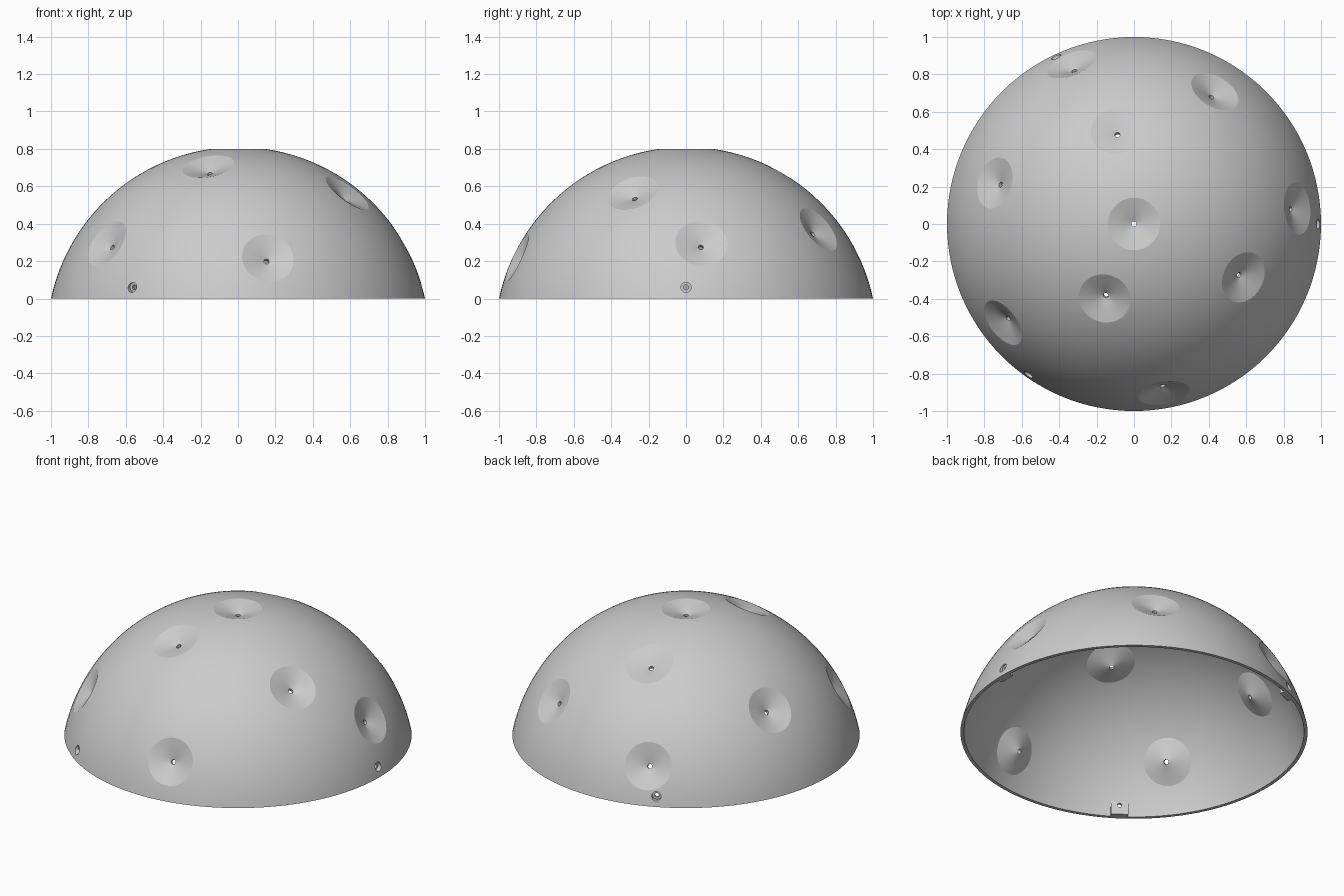
import bpy, bmesh
from math import sin, cos, acos, sqrt, radians, pi
from mathutils import Matrix, Vector

old = bpy.data.objects.get("Cube")
if old:
    bpy.data.objects.remove(old, do_unlink=True)

R = 1.022              # dome sphere radius
CENTRE = -0.212        # height of the sphere centre
WALL = 0.02

grey = bpy.data.materials.new("light_grey")
grey.use_nodes = True
colour = (0.6, 0.6, 0.6, 1)
grey.diffuse_color = colour
for node in grey.node_tree.nodes:
    if node.type == "BSDF_PRINCIPLED":
        node.inputs["Base Color"].default_value = colour


def add_object(name, bm, matrix=None):
    bmesh.ops.recalc_face_normals(bm, faces=bm.faces)
    mesh = bpy.data.meshes.new(name)
    bm.to_mesh(mesh)
    bm.free()
    mesh.materials.append(grey)
    obj = bpy.data.objects.new(name, mesh)
    bpy.context.collection.objects.link(obj)
    if matrix:
        mesh.transform(matrix)
    return obj


def lathe(name, profile, segments, matrix=None):
    """Closed solid of revolution; the profile starts and ends on the axis."""
    bm = bmesh.new()
    verts = [bm.verts.new((r, 0, z)) for r, z in profile]
    edges = [bm.edges.new(pair) for pair in zip(verts, verts[1:])]
    bmesh.ops.spin(bm, geom=verts + edges, cent=(0, 0, 0), axis=(0, 0, 1),
                   angle=2 * pi, steps=segments)
    bmesh.ops.remove_doubles(bm, verts=bm.verts, dist=1e-5)
    return add_object(name, bm, matrix)


def cut(target, cutter):
    """Subtract the cutter from the target and discard it."""
    mod = target.modifiers.new("cut", "BOOLEAN")
    mod.operation = "DIFFERENCE"
    mod.solver = "EXACT"
    mod.object = cutter
    bpy.context.view_layer.update()
    graph = bpy.context.evaluated_depsgraph_get()
    mesh = bpy.data.meshes.new_from_object(target.evaluated_get(graph))
    target.modifiers.clear()
    target.data = mesh
    bpy.data.objects.remove(cutter, do_unlink=True)


def cap(name, radius, bottom):
    """Spherical cap solid, flat at the bottom height."""
    end, steps = acos((bottom - CENTRE) / radius), 40
    arc = [(radius * sin(end * i / steps), CENTRE + radius * cos(end * i / steps))
           for i in range(steps + 1)]
    arc[0] = (0, arc[0][1])
    return lathe(name, arc + [(0, bottom)], 128)


def cylinder(name, radius, low, high, matrix):
    return lathe(name, [(0, low), (radius, low), (radius, high), (0, high)], 24, matrix)


def aim(polar, azimuth):
    """Matrix taking local z to an outward direction from the sphere centre."""
    return (Matrix.Translation((0, 0, CENTRE)) @ Matrix.Rotation(radians(azimuth), 4, "Z")
            @ Matrix.Rotation(radians(polar), 4, "Y"))


# Dimple directions: polar angle and azimuth
dimples = [(0, 0), (25, 248.5), (30, 100.6), (40, -26), (50, 163.6),
           (55, 58.6), (60, 5.4), (60, 217), (65, 280), (65, 111.3)]
funnel = [(0, 0.965), (0.04, 0.982), (0.09, 0.9985), (0.14, 1.0124),
          (0.2, 1.029), (0.2, 1.1), (0, 1.1)]
mounts = [0, 115, 235]

# Outer body and inner cavity, both carved by the same funnels
dome = cap("dome_shell", R, 0)
cavity = cap("cavity", R - WALL, -0.1)
for polar, azimuth in dimples:
    place = aim(polar, azimuth)
    cut(dome, lathe("dimple", funnel, 64, place))
    inner = place @ Matrix.Translation((0, 0, -WALL))
    cut(cavity, lathe("dimple_back", funnel, 64, inner))

# Mounting blocks left standing inside the rim
for azimuth in mounts:
    bm = bmesh.new()
    bmesh.ops.create_cube(bm, size=1)
    bmesh.ops.scale(bm, vec=Vector((0.15, 0.1, 0.285)), verts=bm.verts)
    bmesh.ops.translate(bm, vec=Vector((1.025, 0, -0.0575)), verts=bm.verts)
    cut(cavity, add_object("block", bm, Matrix.Rotation(radians(azimuth), 4, "Z")))

cut(dome, cavity)

# Drain hole at the bottom of every dimple
for polar, azimuth in dimples:
    cut(dome, cylinder("dimple_hole", 0.014, 0.85, 1.1, aim(polar, azimuth)))

# Counterbored screw holes through the mounting blocks
for azimuth in mounts:
    place = (Matrix.Rotation(radians(azimuth), 4, "Z") @ Matrix.Translation((0, 0, 0.06))
             @ Matrix.Rotation(pi / 2, 4, "Y"))
    cut(dome, cylinder("screw_head_hole", 0.027, 0.967, 1.1, place))
    cut(dome, cylinder("screw_hole", 0.013, 0.9, 1.1, place))

# Smooth shading with crisp dimple rims
bpy.ops.object.select_all(action="DESELECT")
dome.select_set(True)
bpy.context.view_layer.objects.active = dome
bpy.ops.object.shade_smooth_by_angle(angle=radians(16))
